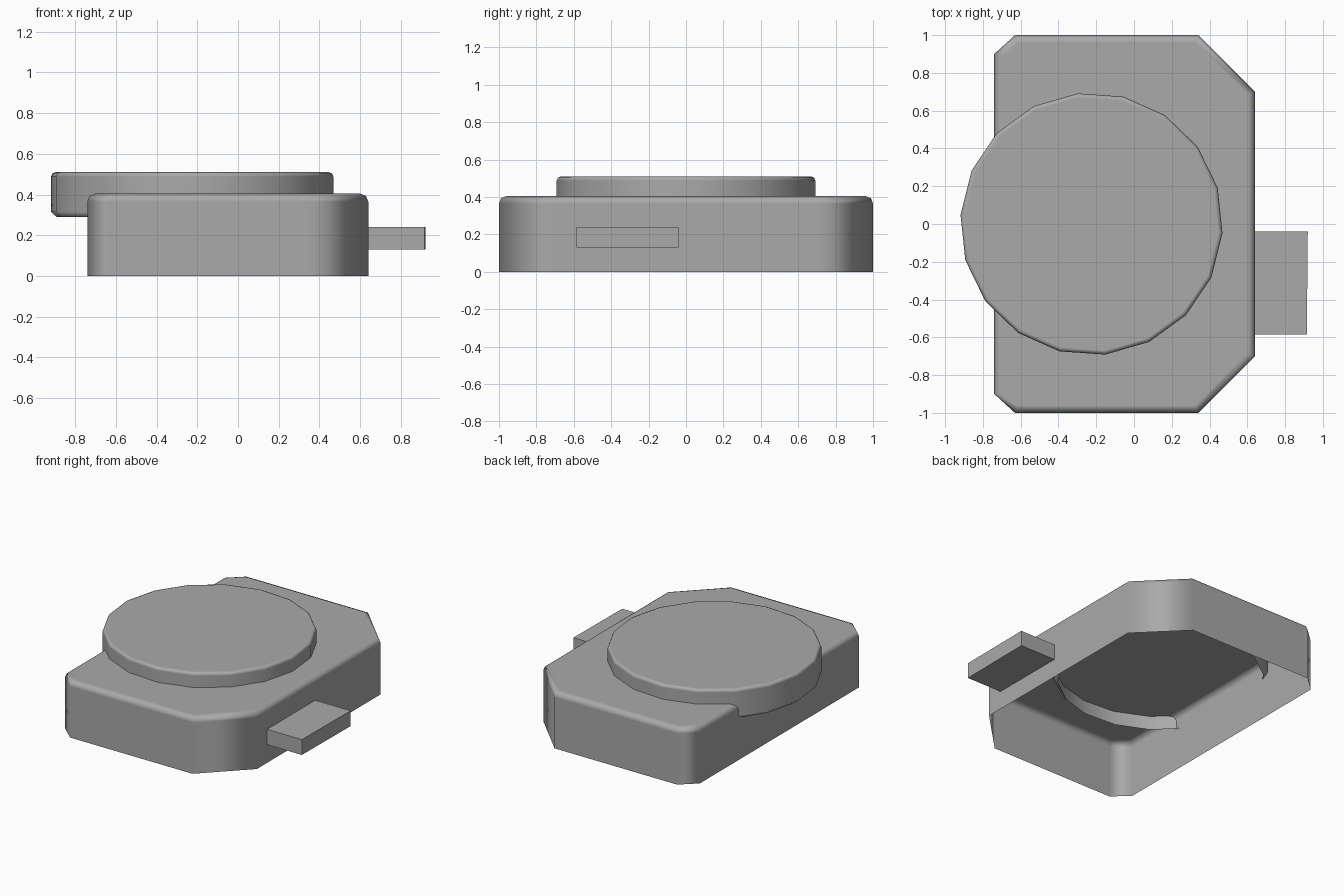
import bpy
import bmesh
from math import cos, sin, radians

cube = bpy.data.objects.get("Cube")
if cube:
    bpy.data.objects.remove(cube, do_unlink=True)

# One plain grey for every part
grey = bpy.data.materials.new("mid grey")
grey.use_nodes = True
GREY = (0.4, 0.4, 0.4, 1)
grey.diffuse_color = GREY
grey.node_tree.nodes["Principled BSDF"].inputs["Base Color"].default_value = GREY


def prism(name, outline, z0, z1, bevel=0.0, segments=2, cap=False, smooth=True):
    """Extrude an outline upward; uncapped prisms are shells open at the bottom."""
    bm = bmesh.new()
    base = bm.faces.new([bm.verts.new((x, y, z0)) for x, y in outline])
    geom = bmesh.ops.extrude_face_region(bm, geom=[base], use_keep_orig=True)["geom"]
    bmesh.ops.translate(bm, vec=(0, 0, z1 - z0),
                        verts=[g for g in geom if isinstance(g, bmesh.types.BMVert)])
    bmesh.ops.recalc_face_normals(bm, faces=bm.faces)
    if bevel:
        rim = [e for e in bm.edges if all(v.co.z > z1 - 1e-4 for v in e.verts)]
        bmesh.ops.bevel(bm, geom=rim, offset=bevel, segments=segments,
                        profile=0.5, affect='EDGES')
    if not cap:
        floor = [f for f in bm.faces if f.normal.z < -0.9]
        bmesh.ops.delete(bm, geom=floor, context='FACES')
    mesh = bpy.data.meshes.new(name)
    bm.to_mesh(mesh)
    bm.free()
    mesh.materials.append(grey)
    obj = bpy.data.objects.new(name, mesh)
    bpy.context.collection.objects.link(obj)
    if smooth:
        mesh.shade_smooth()
        weighted = obj.modifiers.new("weighted normals", 'WEIGHTED_NORMAL')
        weighted.weight = 100
    return obj


def ring(radius, sides=18, cx=-0.225, turn=176):
    angles = [radians(turn + 360 * i / sides) for i in range(sides)]
    return [(cx + radius * cos(a), radius * sin(a)) for a in angles]


# Housing: hollow block with clipped corners, mirrored front to back
half = [(0.64, 0.70), (0.34, 1.0), (-0.63, 1.0), (-0.74, 0.90)]
prism("housing", half + [(x, -y) for x, y in reversed(half)], 0, 0.405, 0.04)

# Round cover: open-bottomed cap overhanging one side, lower rim turned in
cover = prism("round_cover", ring(0.695), 0.29, 0.51, 0.022)
bm = bmesh.new()
bm.from_mesh(cover.data)
rim = [e for e in bm.edges if e.is_boundary]
lip = bmesh.ops.extrude_edge_only(bm, edges=rim)["geom"]
for v in (g for g in lip if isinstance(g, bmesh.types.BMVert)):
    v.co.x = -0.225 + (v.co.x + 0.225) * 0.96
    v.co.y *= 0.96
for v in {v for e in rim for v in e.verts}:
    v.co.z += 0.025
bmesh.ops.recalc_face_normals(bm, faces=bm.faces)
for f in bm.faces:
    f.smooth = True
bm.to_mesh(cover.data)
bm.free()

# Side tab
prism("side_tab", [(0.62, -0.585), (0.915, -0.585), (0.92, -0.04), (0.62, -0.04)],
      0.13, 0.24, cap=True, smooth=False)
